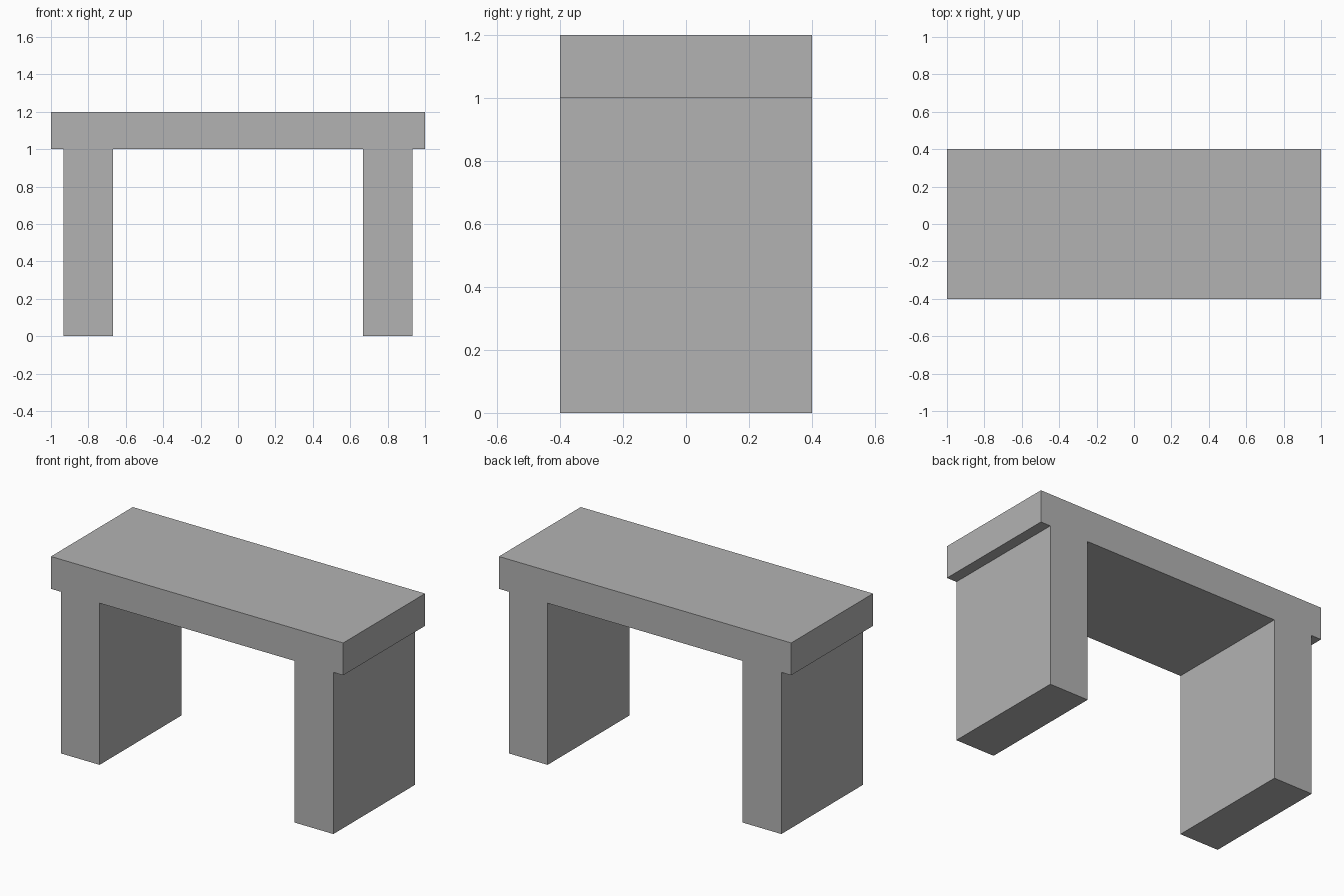
import bpy
import bmesh

cube = bpy.data.objects.get("Cube")
if cube:
    bpy.data.objects.remove(cube, do_unlink=True)

# Plain stone grey
GREY = (0.45, 0.45, 0.45, 1.0)
stone = bpy.data.materials.new("stone_grey")
stone.use_nodes = True
stone.diffuse_color = GREY
stone.node_tree.nodes["Principled BSDF"].inputs["Base Color"].default_value = GREY

HALF_LENGTH, HALF_DEPTH = 1.0, 0.4
LEG_OUTER, LEG_INNER = 0.933, 0.667
SEAT_BOTTOM, SEAT_TOP = 1.0, 1.2

# Left half of the bench outline, from the seat's underside centre outwards
half = [
    (LEG_INNER, SEAT_BOTTOM), (LEG_INNER, 0), (LEG_OUTER, 0),
    (LEG_OUTER, SEAT_BOTTOM), (HALF_LENGTH, SEAT_BOTTOM), (HALF_LENGTH, SEAT_TOP),
]
outline = half + [(-x, z) for x, z in reversed(half)]

# Seat and slab legs in one piece: the mirrored outline extruded front to back
bm = bmesh.new()
front = bm.faces.new([bm.verts.new((x, -HALF_DEPTH, z)) for x, z in outline])
extruded = bmesh.ops.extrude_face_region(bm, geom=[front], use_keep_orig=True)
back_verts = [v for v in extruded["geom"] if isinstance(v, bmesh.types.BMVert)]
bmesh.ops.translate(bm, verts=back_verts, vec=(0, 2 * HALF_DEPTH, 0))
bmesh.ops.recalc_face_normals(bm, faces=bm.faces)

mesh = bpy.data.meshes.new("bench")
bm.to_mesh(mesh)
bm.free()
mesh.materials.append(stone)
bench = bpy.data.objects.new("bench", mesh)
bpy.context.collection.objects.link(bench)
